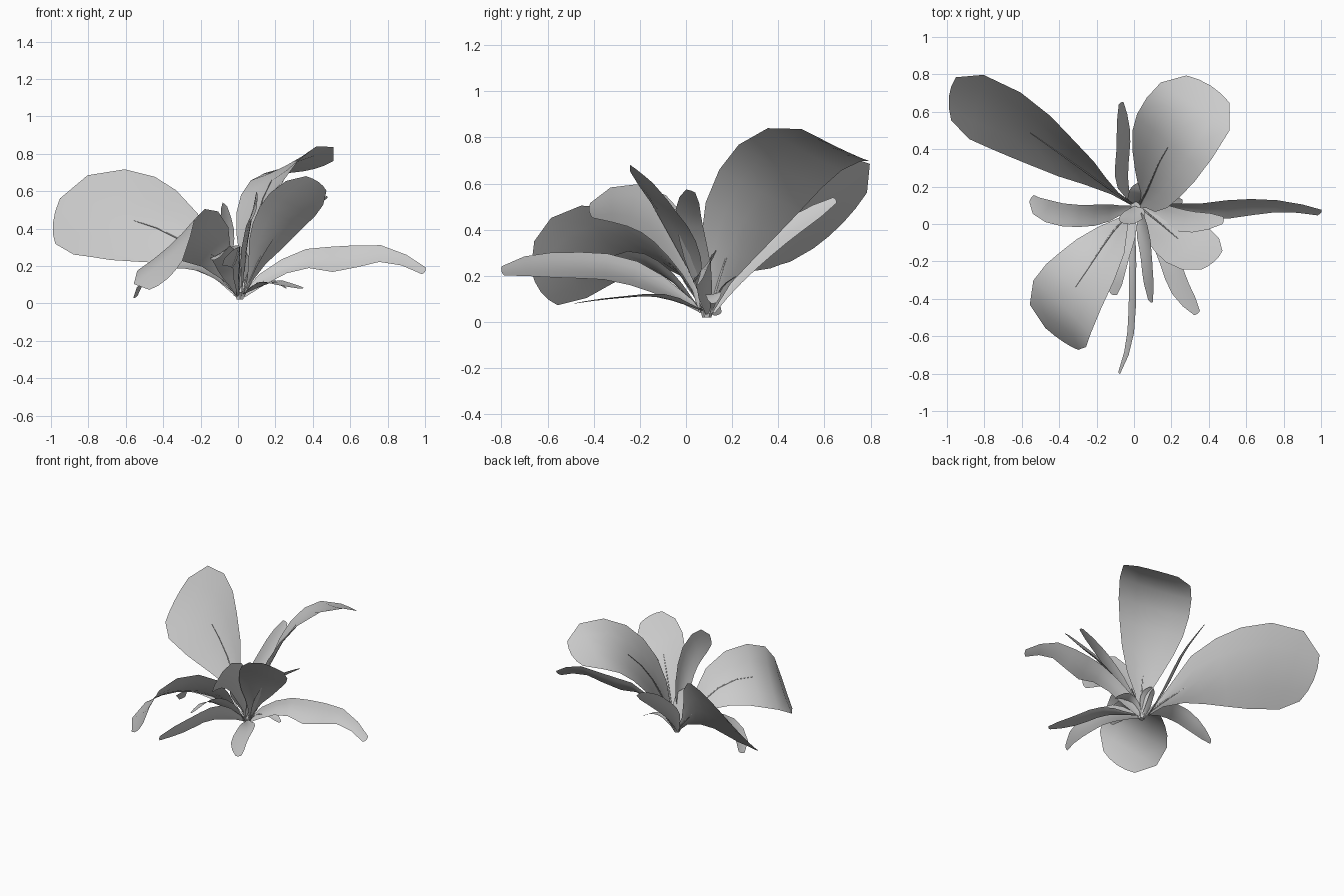
import bpy
from mathutils import Vector as V

if "Cube" in bpy.data.objects:
    bpy.data.objects.remove(bpy.data.objects["Cube"])

# half-width profiles from base to tip
BROAD = [.04, .12, .36, .64, .84, .96, 1, .9, .52]
LATE = [.04, .1, .3, .58, .8, .94, 1, .95, .58]
FULL = [.06, .24, .52, .76, .92, 1, 1, .92, .55]
POINTED = [.04, .14, .45, .74, .9, 1, .98, .8, .35]
NARROW = [.15, .4, .75, .95, 1, 1, .95, .75, .35]
TAPER = [.2, .5, .6, .75, .98, .85, .65, .45, .3]


def spline(pts, n):
    """Smooth curve through pts, sampled evenly by length."""
    p = [V(q) for q in pts]
    p = [2 * p[0] - p[1]] + p + [2 * p[-1] - p[-2]]
    d = []
    for i in range(1, len(p) - 2):
        a, b, c, e = p[i - 1:i + 3]
        for k in range(20):
            t = k / 20
            d.append(.5 * (2 * b + (c - a) * t + (2 * a - 5 * b + 4 * c - e) * t * t
                           + (3 * b - a - 3 * c + e) * t ** 3))
    d.append(p[-2])
    acc = [0]
    for a, b in zip(d, d[1:]):
        acc.append(acc[-1] + (b - a).length)
    out = []
    for k in range(n):
        s = acc[-1] * k / (n - 1)
        j = min(range(len(d)), key=lambda i: abs(acc[i] - s))
        out.append(d[j])
    return out


def mesh_object(name, verts, faces):
    me = bpy.data.meshes.new(name)
    me.from_pydata(verts, [], faces)
    me.shade_smooth()
    ob = bpy.data.objects.new(name, me)
    bpy.context.collection.objects.link(ob)
    return ob


def leaf(name, path, side, half, profile=NARROW, cup=.15, rib=False, tip_side=None):
    """Curved blade along a midline; side is the width direction, base to tip."""
    n = len(profile)
    mid = spline(path, n)
    s0 = V(side).normalized()
    s1 = V(tip_side or side).normalized()
    verts, faces = [], []
    for i, m in enumerate(mid):
        t = (mid[min(i + 1, n - 1)] - mid[max(i - 1, 0)]).normalized()
        s = s0.lerp(s1, i / (n - 1))
        s = (s - .9 * t * s.dot(t)).normalized()
        nr = s.cross(t).normalized()
        if nr.z < 0:
            nr = -nr
        w = half * profile[i]
        # blunt rounded tip: edges pulled back on the last row
        back = .1 * half if i == n - 1 else 0
        c = cup * (1.7 - 1.4 * i / (n - 1))
        for u in (-1, -.5, 0, .5, 1):
            verts.append(m + s * w * u + nr * c * w * (u * u - .2) - t * back * u * u)
    for i in range(n - 1):
        for j in range(4):
            a = i * 5 + j
            faces.append((a, a + 1, a + 6, a + 5))
    mesh_object(name, verts, faces)
    # raised midrib
    if rib:
        cu = bpy.data.curves.new(name + "_midrib", 'CURVE')
        cu.dimensions = '3D'
        cu.bevel_depth = .006
        cu.bevel_resolution = 0
        sp = cu.splines.new('POLY')
        line = mid[:6]
        sp.points.add(len(line) - 1)
        for k, m in enumerate(line):
            sp.points[k].co = (*m, 1)
            sp.points[k].radius = 1 - .15 * k
        bpy.context.collection.objects.link(bpy.data.objects.new(name + "_midrib", cu))


# broad outer leaves
leaf("back_left_leaf", [(0, .1, .04), (-.15, .2, .2), (-.34, .335, .36), (-.62, .53, .46),
     (-.8, .62, .47), (-.99, .68, .43)], (-.02, .08, .2), .29, LATE, .12, True,
     (.08, .16, .2))
leaf("back_right_leaf", [(.03, .1, .04), (.08, .2, .35), (.14, .34, .58), (.22, .47, .71),
     (.31, .6, .76), (.41, .74, .72)], (.06, -.14, .14), .255, FULL, .1, True,
     (.2, -.14, .06))
leaf("front_left_leaf", [(0, .08, .04), (-.12, -.05, .24), (-.22, -.2, .34), (-.34, -.38, .335),
     (-.4, -.51, .25), (-.38, -.63, .13)], (.16, -.09, .155), .25, BROAD, .1, True,
     (.16, -.1, .15))
leaf("front_right_leaf", [(.03, .09, .04), (.12, .02, .25), (.22, -.065, .43), (.32, -.145, .55),
     (.43, -.2, .65)], (.08, .1, -.09), .16, BROAD, .12, True)

# long narrow leaves
leaf("right_long_leaf", [(.03, .1, .04), (.2, .085, .17), (.4, .08, .24), (.55, .09, .225),
     (.7, .1, .265), (.85, .09, .245), (1, .06, .17)], (0, .04, .055), .085, TAPER)
leaf("front_long_leaf", [(0, .08, .04), (0, -.1, .15), (0, -.3, .23), (-.01, -.55, .245),
     (-.04, -.7, .24), (-.08, -.8, .22)], (.02, 0, .06), .06)
leaf("back_narrow_leaf", [(-.02, .12, .04), (-.07, .25, .22), (-.06, .45, .4), (-.07, .65, .53)],
     (.04, .02, -.04), .055)

# medium and drooping leaves
leaf("left_drooping_leaf", [(0, .09, .04), (-.2, .05, .19), (-.38, .05, .2), (-.51, .09, .11),
     (-.55, .14, .03)], (-.01, .06, .02), .065, NARROW, .1, False, (.08, .1, .06))
leaf("low_front_leaf", [(.03, .07, .05), (.16, -.12, .11), (.24, -.33, .1), (.34, -.48, .08)],
     (.7, .5, .05), .055)
leaf("upright_front_leaf", [(.02, .06, .04), (.04, 0, .28), (.07, -.12, .45), (.08, -.27, .51),
     (.09, -.42, .48)], (.03, .04, .1), .1, POINTED)
leaf("right_upper_leaf", [(.03, .1, .04), (.15, .05, .25), (.3, .01, .45), (.48, .02, .57)],
     (0, .08, -.03), .06)
leaf("small_front_left_leaf", [(0, .07, .04), (-.05, -.08, .2), (-.09, -.22, .27),
     (-.11, -.38, .24)], (.08, -.02, .05), .065)

# young leaves in the heart
leaf("heart_front_leaf", [(0, .1, .04), (0, .07, .14), (-.01, .03, .23), (-.01, 0, .31)],
     (1, .2, 0), .07, POINTED)
leaf("heart_right_leaf", [(.02, .11, .04), (.1, .11, .11), (.18, .12, .12), (.26, .12, .08)],
     (0, 1, .2), .035)
leaf("heart_back_leaf", [(0, .11, .04), (.02, .16, .15), (.03, .22, .2)], (1, 0, 0), .05)

# short root stub
bpy.ops.mesh.primitive_cone_add(vertices=6, radius1=.02, radius2=.03, depth=.04,
                                location=(.01, .09, .04))
bpy.context.object.name = "root_stub"
